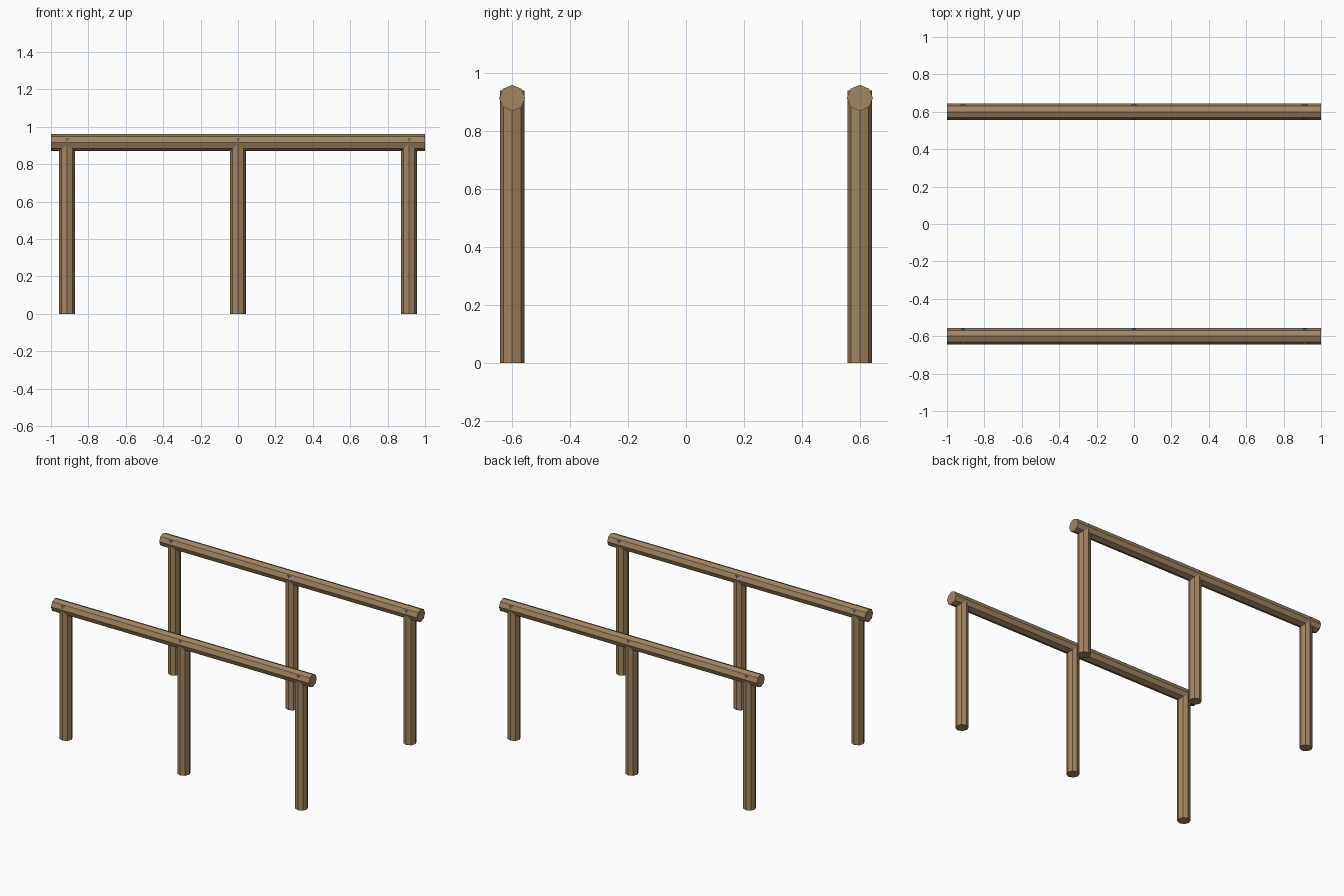
import bpy
from math import pi

if "Cube" in bpy.data.objects:
    bpy.data.objects.remove(bpy.data.objects["Cube"])

wood = bpy.data.materials.new("brown_wood")
wood.diffuse_color = (0.36, 0.235, 0.12, 1.0)
wood.use_nodes = True
wood.node_tree.nodes["Principled BSDF"].inputs["Base Color"].default_value = wood.diffuse_color


def pole(name, radius, length, location, rotation=(0, 0, 0)):
    """Flat-sided eight-sided log."""
    bpy.ops.mesh.primitive_cylinder_add(
        vertices=8, radius=radius, depth=length,
        location=location, rotation=rotation)
    obj = bpy.context.object
    obj.name = name
    obj.data.materials.append(wood)
    return obj


POST_TOP = 0.94

for side, y in (("front", -0.6), ("back", 0.6)):
    # Long horizontal handrail
    pole(f"{side}_rail", 0.045, 2.0, (0, y, 0.915), (0, pi / 2, 0))
    # Three upright posts, tops sunk into the rail
    for place, x in (("left", -0.914), ("middle", 0), ("right", 0.914)):
        pole(f"{side}_{place}_post", 0.042, POST_TOP, (x, y, POST_TOP / 2))
